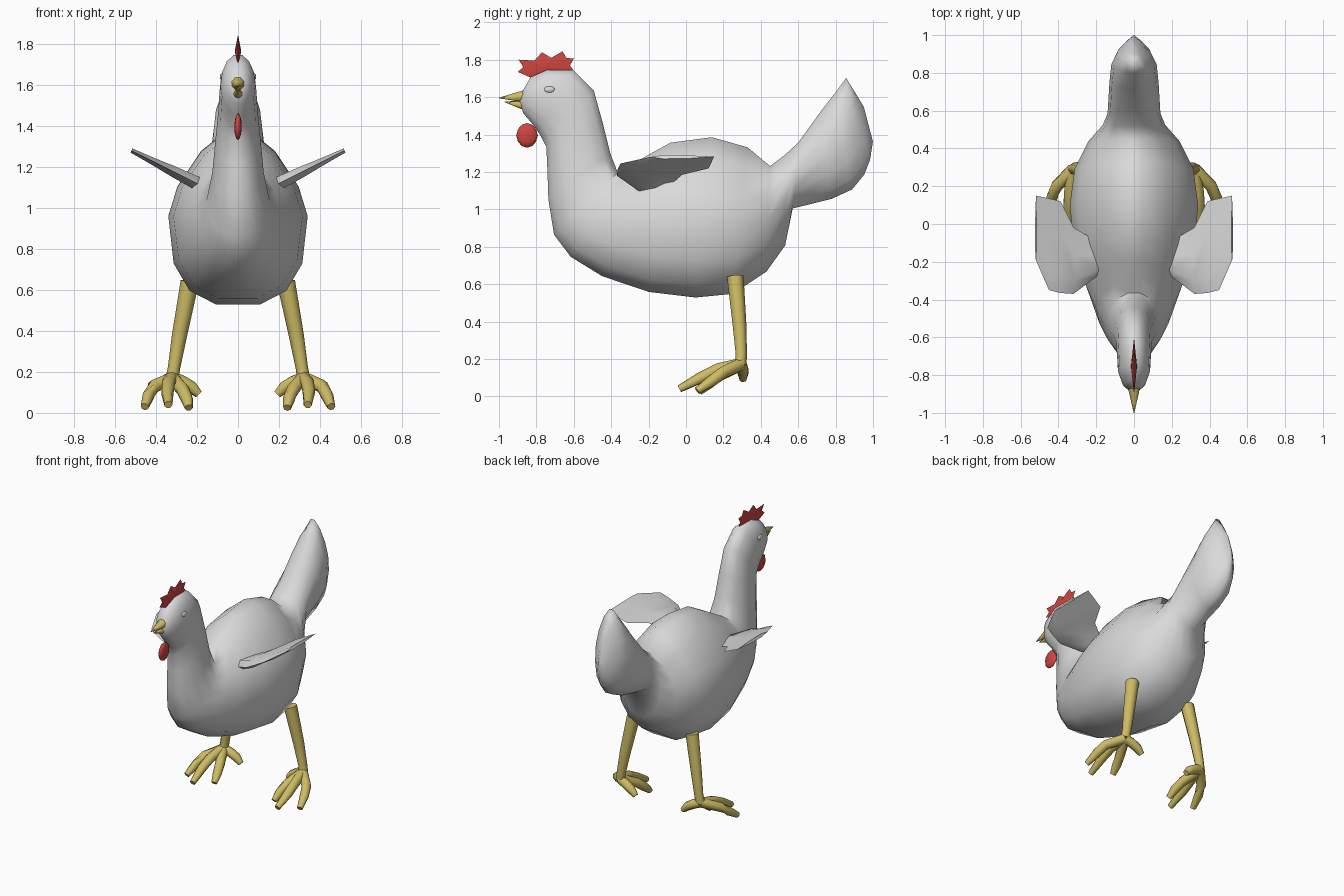
import bpy, bmesh, math
from mathutils import Vector

if "Cube" in bpy.data.objects:
    bpy.data.objects.remove(bpy.data.objects["Cube"])


def material(name, rgb):
    m = bpy.data.materials.new(name)
    m.diffuse_color = (*rgb, 1)
    m.use_nodes = True
    m.node_tree.nodes["Principled BSDF"].inputs["Base Color"].default_value = m.diffuse_color
    return m


WHITE = material("white_feathers", (0.70, 0.70, 0.70))
YELLOW = material("yellow_skin", (0.62, 0.50, 0.13))
RED = material("red_comb", (0.62, 0.06, 0.05))


def finish(name, bm, mat, angle=60):
    bmesh.ops.recalc_face_normals(bm, faces=bm.faces)
    me = bpy.data.meshes.new(name)
    bm.to_mesh(me)
    bm.free()
    ob = bpy.data.objects.new(name, me)
    bpy.context.collection.objects.link(ob)
    me.materials.append(mat)
    bpy.ops.object.select_all(action='DESELECT')
    ob.select_set(True)
    bpy.context.view_layer.objects.active = ob
    bpy.ops.object.shade_smooth_by_angle(angle=math.radians(angle))
    return ob


def loft(bm, rings):
    """Skin a list of equal-length point rings and cap both ends."""
    loops = [[bm.verts.new(p) for p in r] for r in rings]
    n = len(loops[0])
    for a, b in zip(loops, loops[1:]):
        for i in range(n):
            j = (i + 1) % n
            bm.faces.new((a[i], a[j], b[j], b[i]))
    bm.faces.new(loops[0])
    bm.faces.new(loops[-1])


def tube(bm, points, radii, sides=7):
    pts = [Vector(p) for p in points]
    rings = []
    for i, p in enumerate(pts):
        d = (pts[min(i + 1, len(pts) - 1)] - pts[max(i - 1, 0)]).normalized()
        u = d.cross(Vector((0.3, 1, 0.2))).normalized()
        v = d.cross(u)
        rings.append([p + radii[i] * (u * math.cos(t) + v * math.sin(t))
                      for t in (math.tau * k / sides for k in range(sides))])
    loft(bm, rings)


def oval(top, bottom, w, pu, pl, n=14):
    """Ring between a top and a bottom (y, z) point; pu and pl set fullness."""
    t, b = Vector((0, *top)), Vector((0, *bottom))
    mid, half = (t + b) / 2, (t - b) / 2
    ring = []
    for k in range(n):
        a = math.tau * k / n
        c, s = math.cos(a), math.sin(a)
        p = pu if s > 0 else pl
        x = math.copysign(abs(c) ** (2 / p), c) * w
        h = math.copysign(abs(s) ** (2 / p), s)
        ring.append(mid + half * h + Vector((x, 0, 0)))
    return ring


# Body: head, neck, torso and tail in one skin
sections = [
    ((-.875, 1.63), (-.89, 1.57), .025, 2, 2),
    ((-.83, 1.71), (-.87, 1.51), .06, 2, 2),
    ((-.74, 1.75), (-.82, 1.45), .085, 2, 2),
    ((-.60, 1.75), (-.78, 1.39), .09, 2, 2),
    ((-.49, 1.64), (-.75, 1.33), .095, 2, 2),
    ((-.44, 1.46), (-.745, 1.21), .11, 2, 2),
    ((-.40, 1.30), (-.74, 1.05), .125, 2, 2),
    ((-.36, 1.20), (-.71, .86), .155, 1.9, 2),
    ((-.28, 1.25), (-.62, .74), .20, 1.7, 2.2),
    ((-.20, 1.30), (-.45, .635), .255, 1.6, 2.3),
    ((-.08, 1.37), (-.20, .55), .315, 1.5, 2.5),
    ((.14, 1.40), (.05, .52), .34, 1.5, 2.6),
    ((.33, 1.345), (.25, .54), .315, 1.5, 2.5),
    ((.45, 1.24), (.43, .66), .24, 1.7, 2.1),
    ((.52, 1.29), (.53, .80), .165, 2, 2),
    ((.60, 1.36), (.57, 1.00), .14, 2, 2),
    ((.72, 1.53), (.78, 1.05), .13, 2, 2),
    ((.80, 1.635), (.89, 1.10), .12, 1.9, 2),
    ((.855, 1.71), (.955, 1.18), .09, 1.7, 2),
    ((.90, 1.635), (.985, 1.26), .05, 1.7, 2),
    ((.95, 1.55), (1.0, 1.36), .012, 2, 2),
]
bm = bmesh.new()
loft(bm, [oval(*s) for s in sections])
finish("body", bm, WHITE, 80)

# Comb: jagged crest, thick in the middle and thin at the rim
rim = [(-.82, 1.70), (-.90, 1.735), (-.87, 1.76), (-.895, 1.80), (-.81, 1.795),
       (-.77, 1.84), (-.72, 1.81), (-.66, 1.845), (-.64, 1.81), (-.60, 1.805),
       (-.62, 1.77), (-.60, 1.74), (-.72, 1.735)]
bm = bmesh.new()
edge = [bm.verts.new((0, y, z)) for y, z in rim]
for x in (-.016, .016):
    centre = bm.verts.new((x, -.755, 1.765))
    for a, b in zip(edge, edge[1:] + edge[:1]):
        bm.faces.new((a, b, centre))
finish("comb", bm, RED)

# Wattle
bm = bmesh.new()
bmesh.ops.create_icosphere(bm, subdivisions=2, radius=1)
for v in bm.verts:
    v.co = Vector((v.co.x * .018, -.85 + v.co.y * .058, 1.395 + v.co.z * .066))
finish("wattle", bm, RED)

# Beak halves
for name, base, tip, r in (("upper_beak", (-.86, 1.605), (-1.0, 1.595), .036),
                           ("lower_beak", (-.86, 1.555), (-.97, 1.575), .026)):
    bm = bmesh.new()
    tube(bm, [(0, *base), (0, *tip)], [r, .002], 8)
    finish(name, bm, YELLOW)

for s, side in ((-1, "left"), (1, "right")):
    # Wing: thin sections (x, leading y, trailing y, half thickness)
    bm = bmesh.new()
    rings = []
    for x, y0, y1, h in ((.12, -.24, -.10, .03), (.20, -.28, -.09, .03),
                         (.32, -.37, -.02, .024), (.39, -.365, .12, .018),
                         (.45, -.35, .135, .014), (.52, -.19, .15, .01)):
        z = 1.12 + (x - .2) * .5
        rings.append([(s * (x - dz * .45), y0 + (y1 - y0) * f, z + dz)
                      for f, dz in ((0, 0), (.2, h), (.6, h * .8),
                                    (1, h * .2), (.6, -h * .8), (.2, -h))])
    loft(bm, rings)
    finish(side + "_wing", bm, WHITE, 50)

    # Brow: soft swelling over the eye
    bm = bmesh.new()
    bmesh.ops.create_icosphere(bm, subdivisions=2, radius=1)
    for v in bm.verts:
        v.co = Vector((s * .077 + v.co.x * .012, -.73 + v.co.y * .03, 1.64 + v.co.z * .018))
    finish(side + "_brow", bm, WHITE)

    # Leg with three front toes and one back toe
    ankle = (s * .32, .29, .17)
    bm = bmesh.new()
    tube(bm, [(s * .235, .262, .64), (s * .285, .285, .38), (s * .312, .295, .22), ankle],
         [.046, .038, .031, .033])
    for knuckle, mid, tip in (((.34, .17, .145), (.345, .08, .10), (.34, -.035, .04)),
                              ((.41, .20, .13), (.435, .14, .085), (.455, .06, .03)),
                              ((.27, .18, .115), (.25, .12, .07), (.24, .07, .025)),
                              ((.27, .30, .15), (.225, .305, .125), (.19, .305, .09))):
        tube(bm, [ankle] + [(s * x, y, z) for x, y, z in (knuckle, mid, tip)],
             [.034, .033, .031, .02])
    finish(side + "_leg", bm, YELLOW)
